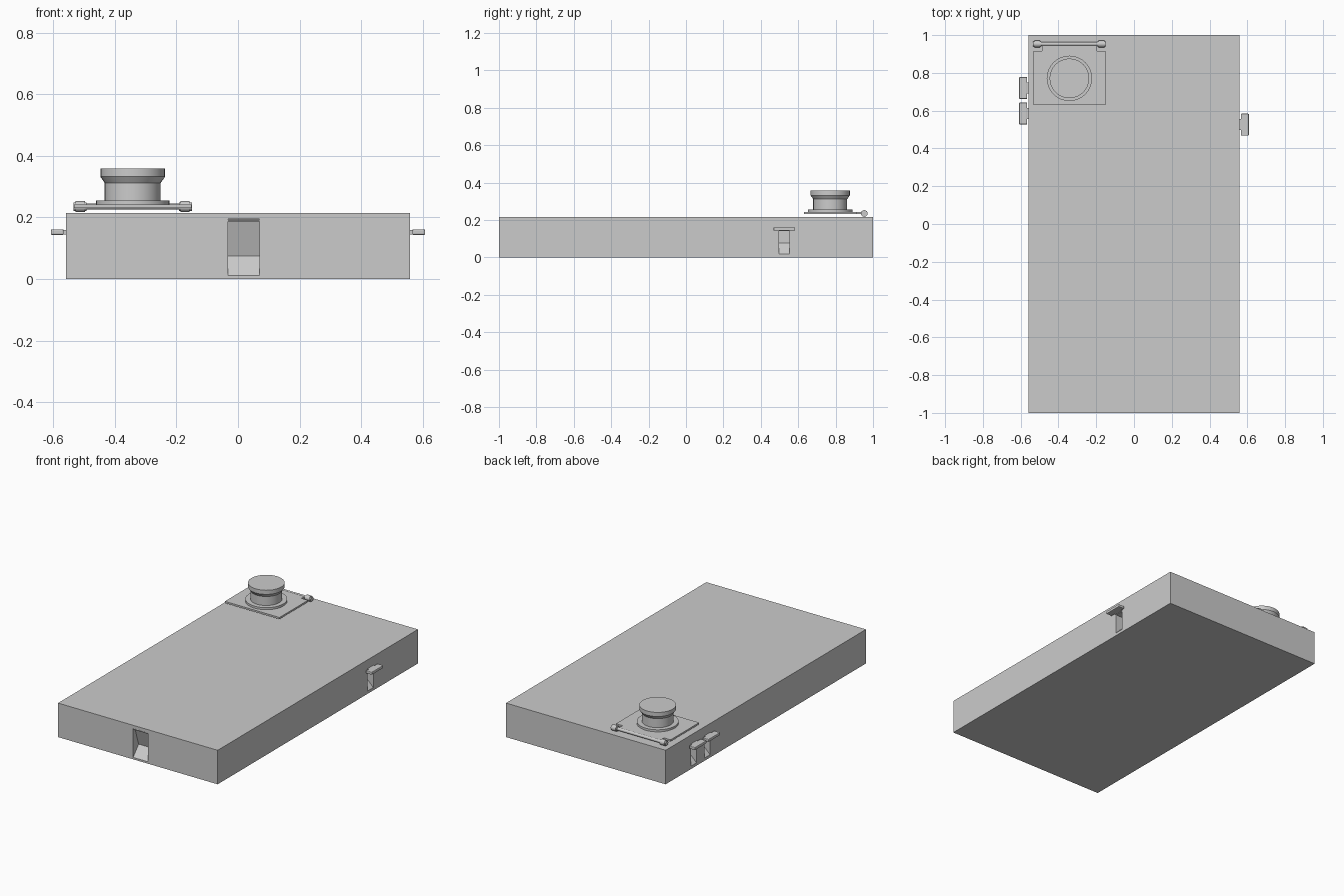
import bpy, bmesh, math
from mathutils import Matrix, Vector

if "Cube" in bpy.data.objects:
    bpy.data.objects.remove(bpy.data.objects["Cube"])

grey = bpy.data.materials.new("light_grey")
grey.diffuse_color = (0.6, 0.6, 0.6, 1)
grey.use_nodes = True
grey.node_tree.nodes["Principled BSDF"].inputs["Base Color"].default_value = grey.diffuse_color


def finish(bm, name, smooth=False):
    bmesh.ops.recalc_face_normals(bm, faces=bm.faces[:])
    me = bpy.data.meshes.new(name)
    bm.to_mesh(me)
    bm.free()
    me.materials.append(grey)
    ob = bpy.data.objects.new(name, me)
    bpy.context.collection.objects.link(ob)
    if smooth:
        bpy.ops.object.select_all(action='DESELECT')
        ob.select_set(True)
        bpy.context.view_layer.objects.active = ob
        bpy.ops.object.shade_smooth_by_angle()
    return ob


def box(name, lo, hi, bevel=0):
    bm = bmesh.new()
    bmesh.ops.create_cube(bm, size=1)
    for v in bm.verts:
        v.co = Vector([(a + b) / 2 + c * (b - a) for a, b, c in zip(lo, hi, v.co)])
    if bevel:
        bmesh.ops.bevel(bm, geom=bm.edges[:], offset=bevel, segments=2,
                        affect='EDGES', profile=0.5)
    return finish(bm, name)


def prism(name, points, extrude):
    bm = bmesh.new()
    face = bm.faces.new([bm.verts.new(p) for p in points])
    new = bmesh.ops.extrude_face_region(bm, geom=[face])["geom"]
    bmesh.ops.translate(bm, vec=extrude,
                        verts=[g for g in new if isinstance(g, bmesh.types.BMVert)])
    return finish(bm, name)


def x_rod(name, x0, x1, y, z, r, sides=16):
    bm = bmesh.new()
    bmesh.ops.create_cone(bm, cap_ends=True, segments=sides, radius1=r, radius2=r,
                          depth=x1 - x0,
                          matrix=Matrix.Translation(((x0 + x1) / 2, y, z))
                          @ Matrix.Rotation(math.pi / 2, 4, 'Y'))
    return finish(bm, name, True)


def lathe(name, profile, cx, cy, sides=32):
    bm = bmesh.new()
    rings = []
    for r, z in profile:
        rings.append([bm.verts.new((cx + r * math.cos(2 * math.pi * i / sides),
                                    cy + r * math.sin(2 * math.pi * i / sides), z))
                      for i in range(sides)])
    for a, b in zip(rings, rings[1:]):
        for i in range(sides):
            j = (i + 1) % sides
            bm.faces.new((a[i], a[j], b[j], b[i]))
    bm.faces.new(rings[0])
    bm.faces.new(rings[-1])
    return finish(bm, name, True)


W, H = 0.558, 0.215

# Main slab
body = box("body", (-W, -1, 0), (W, 1, H))
cutters = []

# Front recess with inclined upper and lower faces
section = [(-1.02, 0.012), (-1, 0.012), (-0.945, 0.075), (-0.985, 0.195), (-1.02, 0.195)]
cutters.append(prism("front_recess_cutter", [(-0.033, y, z) for y, z in section],
                     (0.103, 0, 0)))
x_rod("front_hinge_pin", -0.033, 0.07, -0.994, 0.190, 0.004, 8)

# Side levers with the slots below them
for side, y, label in ((1, 0.526, "right"), (-1, 0.72, "left_rear"), (-1, 0.585, "left_front")):
    section = [(W + 0.02, 0.018), (W, 0.018), (W - 0.06, 0.078),
               (W - 0.06, 0.142), (W + 0.02, 0.142)]
    cutters.append(prism(label + "_slot_cutter", [(side * x, y - 0.028, z) for x, z in section],
                         (0, 0.056, 0)))
    xs = sorted((side * 0.566, side * 0.608))
    box(label + "_lever_head", (xs[0], y - 0.058, 0.143), (xs[1], y + 0.058, 0.161), 0.004)
    xs = sorted((side * 0.54, side * 0.57))
    box(label + "_lever_stem", (xs[0], y - 0.029, 0.145), (xs[1], y + 0.029, 0.159))

# Apply all recesses to the slab
for c in cutters:
    c.hide_render = True
    m = body.modifiers.new(c.name, 'BOOLEAN')
    m.operation = 'DIFFERENCE'
    m.solver = 'EXACT'
    m.object = c
bpy.context.view_layer.objects.active = body
for m in list(body.modifiers):
    bpy.ops.object.modifier_apply(modifier=m.name)
for c in cutters:
    bpy.data.objects.remove(c, do_unlink=True)

# Hinged plate with notched rear corners
cx, cy = -0.342, 0.771
outline = [(-0.191, 0.63), (0.191, 0.63), (0.191, 0.915), (0.145, 0.915),
           (0.145, 0.95), (-0.145, 0.95), (-0.145, 0.915), (-0.191, 0.915)]
prism("hinged_plate", [(cx + x, y, 0.231) for x, y in outline], (0, 0, 0.011))

# Hinge rod with end collars and caps
hy, hz = 0.953, 0.235
x_rod("hinge_rod", cx - 0.16, cx + 0.16, hy, hz, 0.010)
for s, label in ((-1, "left"), (1, "right")):
    a, b = sorted((cx + s * 0.155, cx + s * 0.185))
    x_rod(label + "_hinge_collar", a, b, hy, hz, 0.018)
    a, b = sorted((cx + s * 0.15, cx + s * 0.192))
    x_rod(label + "_hinge_cap", a, b, hy, hz, 0.014)

# Round knob with base flange and flared head
lathe("knob", [(0.12, 0.24), (0.12, 0.255), (0.091, 0.255), (0.091, 0.312),
               (0.105, 0.332), (0.105, 0.358)], cx, cy)
